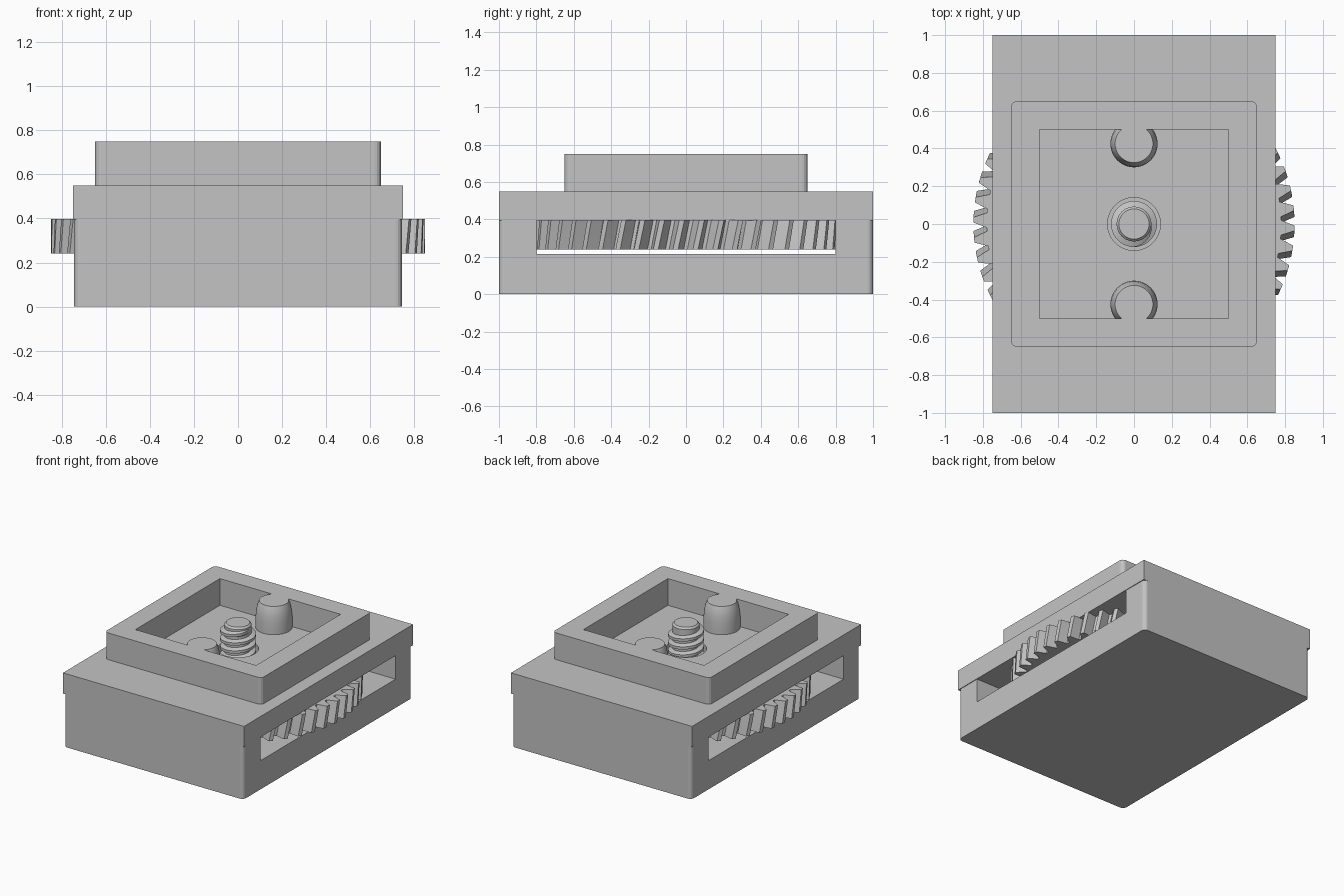
import bpy, bmesh
from math import cos, sin, pi, radians

cube = bpy.data.objects.get("Cube")
if cube:
    bpy.data.objects.remove(cube, do_unlink=True)

grey = bpy.data.materials.new("plain_grey")
grey.use_nodes = True
colour = (0.55, 0.55, 0.55, 1)
grey.diffuse_color = colour
grey.node_tree.nodes["Principled BSDF"].inputs["Base Color"].default_value = colour


def finish(name, bm, smooth=None):
    bmesh.ops.recalc_face_normals(bm, faces=bm.faces)
    mesh = bpy.data.meshes.new(name)
    bm.to_mesh(mesh)
    bm.free()
    mesh.materials.append(grey)
    obj = bpy.data.objects.new(name, mesh)
    bpy.context.collection.objects.link(obj)
    if smooth:
        bpy.ops.object.select_all(action="DESELECT")
        obj.select_set(True)
        bpy.context.view_layer.objects.active = obj
        bpy.ops.object.shade_smooth_by_angle(angle=radians(smooth))
    return obj


def box(name, hx, hy, z0, z1, corner=0):
    """Upright block, optionally with rounded vertical edges."""
    bm = bmesh.new()
    bmesh.ops.create_cube(bm, size=1)
    for v in bm.verts:
        v.co = (v.co.x * 2 * hx, v.co.y * 2 * hy, z1 if v.co.z > 0 else z0)
    if corner:
        upright = [e for e in bm.edges
                   if abs(e.verts[0].co.z - e.verts[1].co.z) > 0.01]
        bmesh.ops.bevel(bm, geom=upright, offset=corner, segments=4,
                        profile=0.5, affect="EDGES")
    return finish(name, bm)


def lathe(name, profile, y=0, sides=48, smooth=35):
    """Solid of revolution from (radius, height) points, capped at both ends."""
    bm = bmesh.new()
    rings = [[bm.verts.new((r * cos(2 * pi * i / sides),
                            y + r * sin(2 * pi * i / sides), z))
              for i in range(sides)] for r, z in profile]
    skin(bm, rings)
    return finish(name, bm, smooth)


def skin(bm, rings):
    """Join closed rings of points and cap the ends."""
    n = len(rings[0])
    for a, b in zip(rings, rings[1:]):
        for i in range(n):
            j = (i + 1) % n
            bm.faces.new((a[i], a[j], b[j], b[i]))
    bm.faces.new(rings[0])
    bm.faces.new(rings[-1])


def cut(obj, cutter):
    mod = obj.modifiers.new("cut", "BOOLEAN")
    mod.object = cutter
    mod.operation = "DIFFERENCE"
    mod.solver = "EXACT"
    graph = bpy.context.evaluated_depsgraph_get()
    mesh = bpy.data.meshes.new_from_object(obj.evaluated_get(graph))
    obj.modifiers.clear()
    obj.data = mesh
    bpy.data.objects.remove(cutter, do_unlink=True)


# Housing: lower tray with a channel right through, closed by a lid
base = box("base_tray", 0.745, 1, 0, 0.4, corner=0.03)
cut(base, box("channel_cutter", 1, 0.8, 0.215, 0.5))

lid = box("lid", 0.75, 1, 0.395, 0.55)
cut(lid, lathe("hole_cutter", [(0.14, 0.3), (0.14, 0.7)], smooth=None))

# Raised square frame around the pocket
frame = box("raised_frame", 0.65, 0.65, 0.55, 0.75, corner=0.03)
cut(frame, box("pocket_cutter", 0.5, 0.5, 0.5, 0.8))

# Locating pegs at the front and back of the pocket
for name, y in (("front_peg", -0.425), ("back_peg", 0.425)):
    lathe(name, [(0.125, 0.54), (0.125, 0.63), (0.12, 0.68),
                 (0.112, 0.72), (0.1, 0.75)], y=y)

# Thumb wheel with slightly slanted teeth
teeth, tip, root = 50, 0.85, 0.78
layers = 4
bm = bmesh.new()
rings = []
for k in range(layers + 1):
    t = k / layers
    ring = []
    for i in range(teeth):
        for radius, offset in ((root, -0.4), (tip, -0.13), (tip, 0.13), (root, 0.4)):
            a = 2 * pi * (i + offset) / teeth + 0.08 + 0.04 * (t - 0.5)
            ring.append(bm.verts.new((radius * cos(a), radius * sin(a),
                                      0.24 + 0.157 * t)))
    rings.append(ring)
skin(bm, rings)
finish("gear_wheel", bm, 20)

# Screw core rising from the wheel
lathe("screw_core", [(0.092, 0.39), (0.092, 0.735), (0.08, 0.748)])

# Screw thread swept along a helix, fading out at both ends
pitch, turns, steps = 0.06, 5, 36
total = turns * steps
bm = bmesh.new()
rings = []
for i in range(total + 1):
    a = 2 * pi * i / steps
    fade = min(1, i / 9, (total - i) / 9)
    crest = 0.092 + 0.03 * fade
    z = 0.41 + pitch * i / steps
    rings.append([bm.verts.new((r * cos(a), r * sin(a), z + dz))
                  for r, dz in ((0.085, -0.024), (crest, -0.01),
                                (crest, 0.01), (0.085, 0.024))])
skin(bm, rings)
finish("screw_thread", bm, 30)
